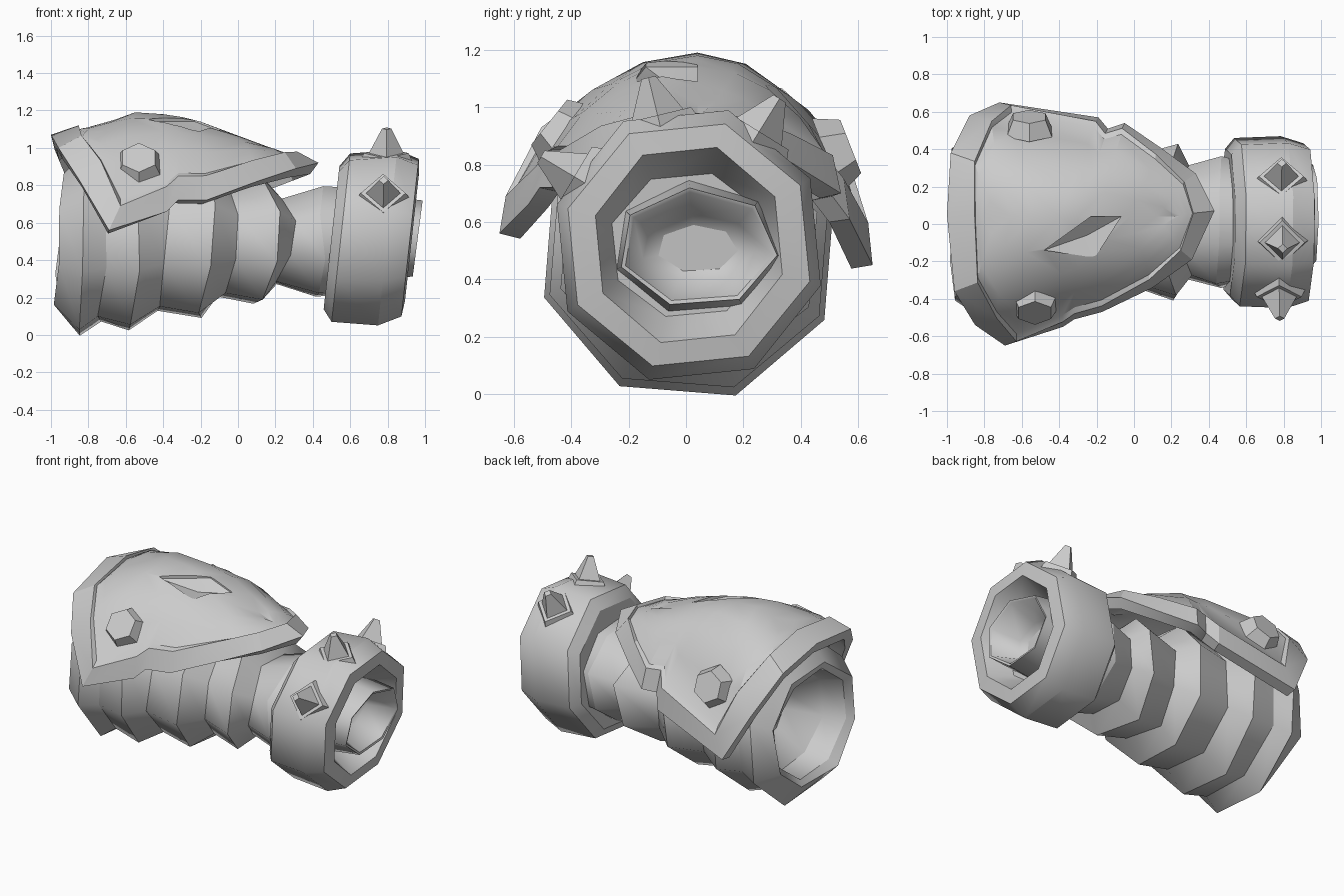
import bpy, bmesh, math, random
from mathutils import Vector

random.seed(4)
cube = bpy.data.objects.get("Cube")
if cube:
    bpy.data.objects.remove(cube)

grey = bpy.data.materials.new("plain_grey")
grey.use_nodes = True
GREY = (0.6, 0.6, 0.6, 1)
grey.diffuse_color = GREY
grey.node_tree.nodes["Principled BSDF"].inputs["Base Color"].default_value = GREY


def make(name, bm):
    """Turn a bmesh into a grey object."""
    bmesh.ops.remove_doubles(bm, verts=bm.verts, dist=0.0005)
    bmesh.ops.recalc_face_normals(bm, faces=bm.faces)
    mesh = bpy.data.meshes.new(name)
    bm.to_mesh(mesh)
    bm.free()
    mesh.materials.append(grey)
    obj = bpy.data.objects.new(name, mesh)
    bpy.context.collection.objects.link(obj)
    return obj


def activate(obj):
    bpy.ops.object.select_all(action='DESELECT')
    obj.select_set(True)
    bpy.context.view_layer.objects.active = obj


def tube(name, rings, sides, centre, tilt, jitter=0.0, turn=0.0, crease=18):
    """Skin rings of (x, y radius, z radius, bow) along x: smooth around, creased between bands."""
    bm = bmesh.new()
    cy, cz = centre
    loops = []
    for ring in rings:
        x, ry, rz, bow = (*ring, 0)[:4]
        loop = []
        for i in range(sides):
            a = 2 * math.pi * (i + 0.5) / sides + turn
            y, z = ry * math.sin(a), -rz * math.cos(a)
            dx = random.uniform(-jitter, jitter) + bow * math.sin(a) ** 2
            loop.append(bm.verts.new((x + tilt * z + dx, cy + y, cz + z)))
        loops.append(loop)
    for lo, hi in zip(loops, loops[1:]):
        for i in range(sides):
            j = (i + 1) % sides
            bm.faces.new((lo[i], lo[j], hi[j], hi[i]))
    bm.faces.new(loops[0])
    bm.faces.new(loops[-1])
    bmesh.ops.recalc_face_normals(bm, faces=bm.faces)
    bm.normal_update()
    for f in bm.faces:
        f.smooth = True
    for loop in loops:
        for i in range(sides):
            edge = bm.edges.get((loop[i], loop[(i + 1) % sides]))
            edge.smooth = edge.calc_face_angle(0) < math.radians(crease)
    return make(name, bm)


def stud(name, base, normal, sides, r1, r2, height):
    """Tapered stud standing on base along normal."""
    bm = bmesh.new()
    bmesh.ops.create_cone(bm, cap_ends=True, segments=sides,
                          radius1=r1, radius2=r2, depth=height)
    n = Vector(normal).normalized()
    side = Vector((1, 0, 0))
    up = n.cross(side)
    for v in bm.verts:
        v.co = Vector(base) + side * v.co.x + up * v.co.y + n * (v.co.z + height / 2)
    return make(name, bm)


# Ribbed sleeve with a hollow open end; ribs bow forward at the sides
tube("sleeve", [
    (-0.62, 0.18, 0.16), (-0.78, 0.33, 0.32), (-0.93, 0.39, 0.34),
    (-0.95, 0.44, 0.38), (-0.84, 0.53, 0.53), (-0.71, 0.49, 0.45),
    (-0.54, 0.51, 0.50), (-0.41, 0.43, 0.39, 0.03), (-0.20, 0.47, 0.43, 0.08),
    (-0.09, 0.36, 0.31, 0.08), (0.11, 0.44, 0.35, 0.11),
    (0.22, 0.32, 0.24, 0.08), (0.45, 0.37, 0.31), (0.60, 0.34, 0.30)],
    8, (0.01, 0.50), 0.05, jitter=0.022, turn=-0.08)

# Heavy cuff with a funnel-shaped mouth
tube("cuff", [
    (0.50, 0.30, 0.30), (0.50, 0.41, 0.40), (0.55, 0.47, 0.47),
    (0.80, 0.48, 0.49), (0.92, 0.44, 0.44), (0.93, 0.34, 0.355),
    (0.76, 0.28, 0.26)],
    8, (0.01, 0.52), 0.11, turn=0.1, crease=22)

# Inner lip around a deep hollow
tube("inner_lip", [
    (0.72, 0.30, 0.24), (0.96, 0.28, 0.21), (0.955, 0.265, 0.195),
    (0.78, 0.20, 0.12), (0.74, 0.09, 0.05)],
    7, (0.04, 0.51), 0.13, turn=0.1, crease=50)

# Spikes on the cuff, each on a square pad
for label, y, z in (("top", -0.14, 0.58), ("left", 0.31, 0.50), ("right", -0.52, 0.31)):
    n = Vector((0.01, y, z)).normalized()
    foot = Vector((0.75 + 0.06 * z, 0.01, 0.52)) + n * 0.42
    stud("spike_pad_" + label, foot, n, 4, 0.14, 0.12, 0.045)
    stud("spike_" + label, foot, n, 4, 0.115, 0.025, 0.18)

# Shoulder plate: outline points swept in arcs up to a crest line
crest = [(-0.77, 1.11), (-0.73, 1.125), (-0.66, 1.15), (-0.55, 1.19), (-0.40, 1.18),
         (-0.30, 1.165), (-0.20, 1.14), (-0.02, 1.07), (0.12, 1.01), (0.22, 0.97)]
back_tip, front_tip = (-1.0, 0.05, 1.07), (0.43, 0.07, 0.92)
right_edge = [(-0.96, -0.36, 1.0), (-0.85, -0.54, 0.83), (-0.69, -0.65, 0.56),
              (-0.38, -0.55, 0.66), (-0.32, -0.51, 0.72), (-0.17, -0.47, 0.72),
              (0.10, -0.34, 0.82), (0.31, -0.19, 0.89)]
left_edge = [(-0.98, 0.38, 0.99), (-0.88, 0.58, 0.75), (-0.72, 0.65, 0.45),
             (-0.19, 0.57, 0.61), (-0.14, 0.51, 0.69), (-0.05, 0.54, 0.70),
             (0.14, 0.41, 0.78), (0.33, 0.27, 0.87)]
# forward shift that keeps the border wide along the back edge
shift = [0.12, 0.12, 0.12, 0.06, 0, 0, 0, 0, -0.02, -0.05]


def arc(edge, top, t, push):
    """Point on the rounded arc from edge (t=0) to crest (t=1)."""
    a = t * math.pi / 2
    flat = 0.6 * (1 - math.cos(a)) + 0.4 * t
    p = edge.lerp(top, flat)
    p.z = edge.z + (top.z - edge.z) * math.sin(a)
    p.x += push * (1 - t)
    return p


bm = bmesh.new()
for side in (right_edge, left_edge):
    columns = []
    for e, (cx, cz), push in zip([back_tip] + side + [front_tip], crest, shift):
        edge, top = Vector(e), Vector((cx, 0.04, cz))
        border = min(0.55, 0.12 / (top - edge).length)
        # raised border steps down onto the dome
        lip = arc(edge, top, border, push)
        out = Vector((0, lip.y - 0.04, lip.z - 0.5)).normalized()
        inset = border + (1 - border) * 0.05
        column = [edge, lip + out * 0.022]
        column += [arc(edge, top, inset + (1 - inset) * k / 4, push) for k in range(5)]
        columns.append([bm.verts.new(p) for p in column])
    for c, d in zip(columns, columns[1:]):
        for k in range(len(c) - 1):
            bm.faces.new((c[k], d[k], d[k + 1], c[k + 1]))
plate = make("shoulder_plate", bm)
if sum(p.normal.z for p in plate.data.polygons) < 0:
    plate.data.flip_normals()
thick = plate.modifiers.new("thickness", 'SOLIDIFY')
thick.thickness = 0.075
thick.offset = -1

# Gouge cut in the plate near the crest
bm = bmesh.new()
quad = [(-0.48, -0.14, 1.14), (-0.21, -0.18, 1.09), (-0.07, 0.04, 1.08), (-0.23, 0.04, 1.14)]
high = [bm.verts.new((x, y, 1.3)) for x, y, z in quad]
low = [bm.verts.new(p) for p in quad]
deep = bm.verts.new((-0.25, -0.06, 1.08))
bm.faces.new(high)
for i in range(4):
    j = (i + 1) % 4
    bm.faces.new((high[i], high[j], low[j], low[i]))
    bm.faces.new((low[i], low[j], deep))
cutter = make("gouge_cutter", bm)
cutter.hide_render = True
cut = plate.modifiers.new("gouge", 'BOOLEAN')
cut.operation = 'DIFFERENCE'
cut.object = cutter
activate(plate)
for modifier in list(plate.modifiers):
    bpy.ops.object.modifier_apply(modifier=modifier.name)
bpy.data.objects.remove(cutter)
activate(plate)
bpy.ops.object.shade_smooth_by_angle(angle=math.radians(28))

# Hexagonal bolts on the plate
stud("bolt_right", (-0.53, -0.41, 0.895), (0, -0.75, 0.6), 6, 0.14, 0.1, 0.085)
stud("bolt_left", (-0.56, 0.49, 0.83), (0, 0.92, 0.36), 6, 0.14, 0.1, 0.09)
